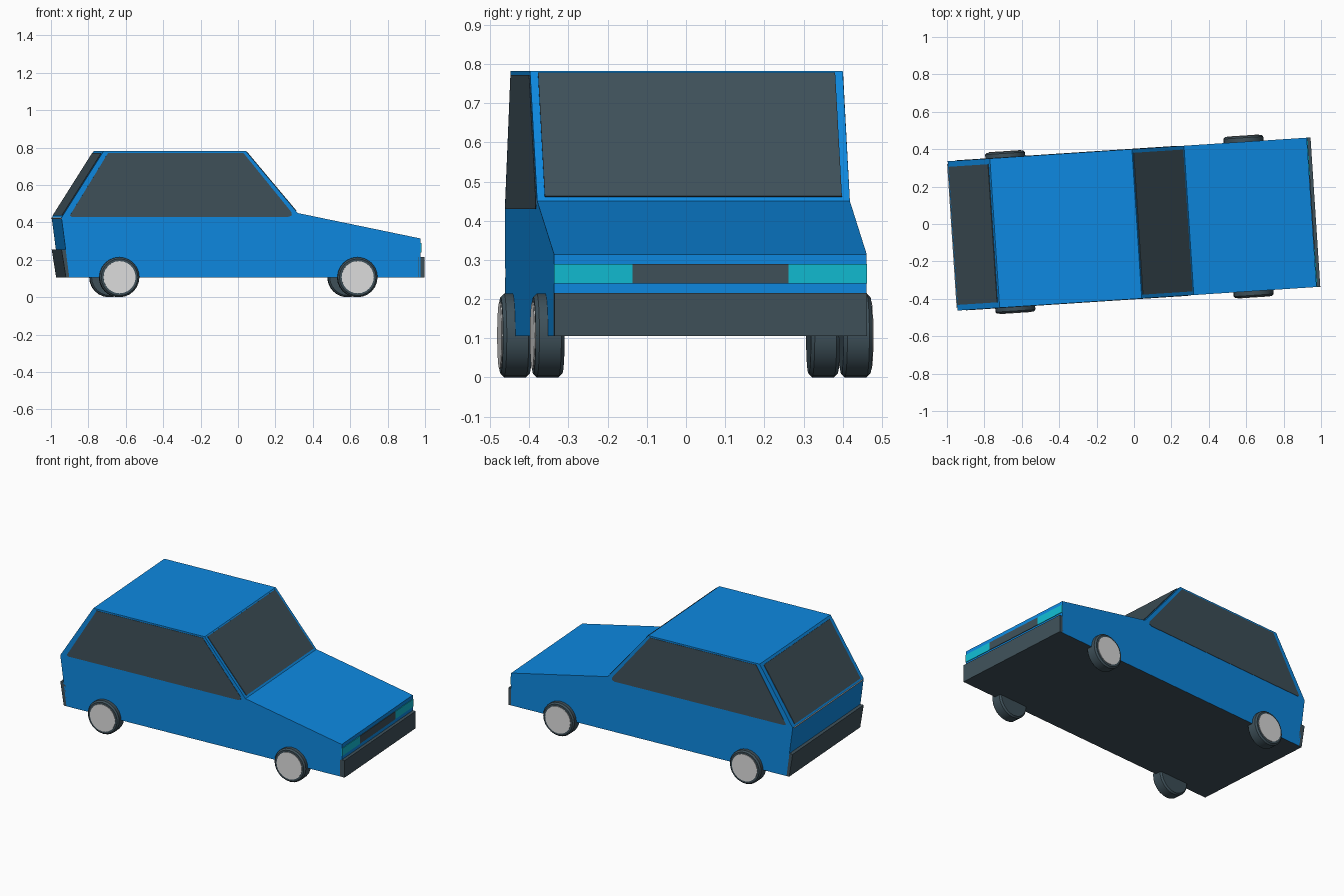
import bpy, bmesh, math
from mathutils import Vector

if "Cube" in bpy.data.objects:
    bpy.data.objects.remove(bpy.data.objects["Cube"])

YAW = math.radians(3.75)   # the whole car stands slightly turned
HALF = 0.40                # half width of the body


def material(name, rgb):
    lin = [(c / 255 / 12.92) if c < 11 else ((c / 255 + 0.055) / 1.055) ** 2.4 for c in rgb]
    m = bpy.data.materials.new(name)
    m.diffuse_color = (*lin, 1)
    m.use_nodes = True
    m.node_tree.nodes["Principled BSDF"].inputs["Base Color"].default_value = m.diffuse_color
    return m


BLUE = material("blue paint", (13, 137, 225))
SLATE = material("dark slate", (63, 81, 90))
TEAL = material("teal lamp", (17, 188, 210))
GREY = material("light grey", (222, 222, 222))


def finish(name, bm, *mats):
    bmesh.ops.recalc_face_normals(bm, faces=bm.faces)
    me = bpy.data.meshes.new(name)
    bm.to_mesh(me)
    bm.free()
    for m in mats:
        me.materials.append(m)
    ob = bpy.data.objects.new(name, me)
    ob.rotation_euler.z = YAW
    bpy.context.collection.objects.link(ob)
    return ob


def prism(name, profile, y0, y1, *mats):
    """Extrude a side profile (x, z) from y0 to y1."""
    bm = bmesh.new()
    face = bm.faces.new([bm.verts.new((x, y0, z)) for x, z in profile])
    ext = bmesh.ops.extrude_face_region(bm, geom=[face])
    verts = [g for g in ext["geom"] if isinstance(g, bmesh.types.BMVert)]
    bmesh.ops.translate(bm, vec=(0, y1 - y0, 0), verts=verts)
    return finish(name, bm, *mats)


def plate(name, p, q, thick, y0, y1, mat):
    """Slab lying on the profile line p-q, raised to the right of its direction."""
    p, q = Vector(p), Vector(q)
    d = (q - p).normalized()
    n = Vector((d.y, -d.x)) * thick
    return prism(name, [p, q, q + n, p + n], y0, y1, mat)


def along(p, q, t):
    return Vector(p).lerp(Vector(q), t)


# Body: one side profile extruded, dark underside
bottom_rear, belt_rear = (-0.93, 0.105), (-0.972, 0.425)
roof_rear, roof_front = (-0.746, 0.782), (0.015, 0.782)
cowl, nose, bottom_front = (0.294, 0.45), (0.952, 0.314), (0.952, 0.105)
body = prism("body", [bottom_rear, belt_rear, roof_rear, roof_front, cowl, nose, bottom_front],
             -HALF, HALF, BLUE, SLATE)
for f in body.data.polygons:
    f.material_index = int(f.normal.z < -0.9)

# Windscreen and rear window
plate("windscreen", along(cowl, roof_front, 0.98), along(cowl, roof_front, 0.03)
      , -0.004, -0.38, 0.38, SLATE).data.update()
plate("rear_window", along(belt_rear, roof_rear, 0.03), along(belt_rear, roof_rear, 0.96),
      -0.004, -0.37, 0.37, SLATE)
plate("rear_trim", along(bottom_rear, belt_rear, 0.98), belt_rear, -0.004, -0.385, 0.385, GREY)

# Side windows
side = [(-0.927, 0.437), (-0.918, 0.43), (0.245, 0.43), (0.262, 0.438), (0.26, 0.455),
        (0.002, 0.772), (-0.722, 0.772)]
for s, label in ((-1, "right"), (1, "left")):
    prism("side_window_" + label, side, s * (HALF - 0.002), s * (HALF + 0.002), SLATE)

# Bumpers
prism("front_bumper", [(0.94, 0.105), (0.972, 0.105), (0.972, 0.215), (0.94, 0.215)],
      -HALF, HALF, SLATE)
prism("rear_bumper", [(-0.92, 0.105), (-0.948, 0.105), (-0.972, 0.255), (-0.94, 0.255)],
      -HALF, HALF, SLATE)

# Grille and headlamps on the nose
for name, y0, y1, mat in (("headlamp_right", -HALF, -0.2, TEAL), ("grille", -0.2, 0.2, SLATE),
                          ("headlamp_left", 0.2, HALF, TEAL)):
    prism(name, [(0.95, 0.24), (0.956, 0.24), (0.956, 0.289), (0.95, 0.289)], y0, y1, mat)


# Wheels: lathed tyre with a flat hub disc
def lathe(name, cx, rings, mat, n=24):
    """Rings of (radius, y) around an axis along y, capped at both ends."""
    bm = bmesh.new()
    loops = [[bm.verts.new((cx + r * math.sin(2 * math.pi * i / n), y,
                            0.107 - r * math.cos(2 * math.pi * i / n))) for i in range(n)]
             for r, y in rings]
    for a, b in zip(loops, loops[1:]):
        for i in range(n):
            bm.faces.new((a[i], a[(i + 1) % n], b[(i + 1) % n], b[i]))
    bm.faces.new(loops[0])
    bm.faces.new(loops[-1])
    ob = finish(name, bm, mat)
    bpy.ops.object.select_all(action='DESELECT')
    ob.select_set(True)
    bpy.context.view_layer.objects.active = ob
    bpy.ops.object.shade_smooth_by_angle(angle=math.radians(35))


for cx, end in ((0.613, "front"), (-0.663, "rear")):
    for s, label in ((-1, "right"), (1, "left")):
        lathe(f"{end}_tyre_{label}", cx,
              [(0.098, s * 0.357), (0.107, s * 0.366), (0.107, s * 0.422), (0.098, s * 0.431)], SLATE)
        lathe(f"{end}_hub_{label}", cx, [(0.086, s * 0.427), (0.086, s * 0.434)], GREY)
